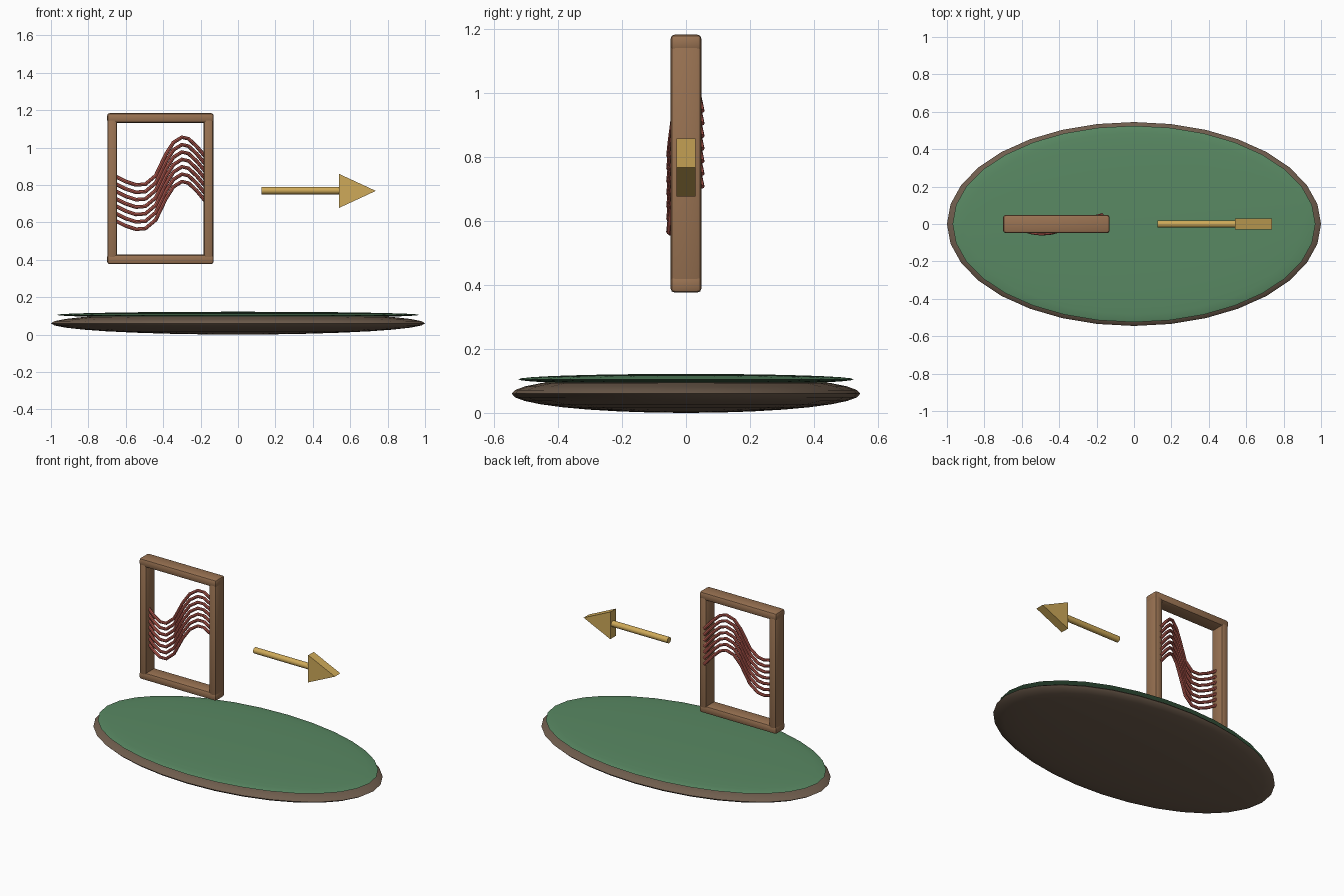
import bpy, bmesh, math

if "Cube" in bpy.data.objects:
    bpy.data.objects.remove(bpy.data.objects["Cube"])


def material(name, rgb):
    m = bpy.data.materials.new(name)
    m.diffuse_color = (*rgb, 1)
    m.use_nodes = True
    m.node_tree.nodes["Principled BSDF"].inputs["Base Color"].default_value = m.diffuse_color
    return m


EARTH = material("earth", (0.16, 0.11, 0.075))
GREEN = material("green", (0.10, 0.25, 0.125))
WOOD = material("wood", (0.32, 0.17, 0.085))
RED = material("red", (0.50, 0.11, 0.085))
GOLD = material("gold", (0.62, 0.40, 0.10))


def finish(name, bm, mat, angle=None):
    bmesh.ops.recalc_face_normals(bm, faces=bm.faces[:])
    me = bpy.data.meshes.new(name)
    bm.to_mesh(me)
    bm.free()
    me.materials.append(mat)
    ob = bpy.data.objects.new(name, me)
    bpy.context.collection.objects.link(ob)
    if angle:
        bpy.ops.object.select_all(action='DESELECT')
        ob.select_set(True)
        bpy.context.view_layer.objects.active = ob
        bpy.ops.object.shade_smooth_by_angle(angle=math.radians(angle))
    return ob


def disc(name, z, radii, mat):
    bm = bmesh.new()
    bmesh.ops.create_uvsphere(bm, u_segments=32, v_segments=16, radius=1)
    for v in bm.verts:
        v.co = (v.co.x * radii[0], v.co.y * radii[1], z + v.co.z * radii[2])
    finish(name, bm, mat, 60)


def bar(name, x0, x1, z0, z1, depth):
    bm = bmesh.new()
    bmesh.ops.create_cube(bm, size=1)
    for v in bm.verts:
        v.co = ((x0 + x1) / 2 + v.co.x * (x1 - x0), v.co.y * depth,
                (z0 + z1) / 2 + v.co.z * (z1 - z0))
    bmesh.ops.bevel(bm, geom=bm.edges[:], offset=0.014, segments=2,
                    profile=0.5, affect='EDGES')
    finish(name, bm, WOOD, 40)


def tube(name, points, radius, sides, mat):
    # sweep a round section in the plane across x
    bm = bmesh.new()
    rings = []
    for i, (x, y, z) in enumerate(points):
        a, b = points[max(i - 1, 0)], points[min(i + 1, len(points) - 1)]
        slope = math.atan2(b[2] - a[2], b[0] - a[0])
        ring = []
        for k in range(sides):
            t = math.tau * k / sides
            u, w = radius * math.cos(t), radius * math.sin(t)
            ring.append(bm.verts.new((x - w * math.sin(slope), y + u,
                                      z + w * math.cos(slope))))
        rings.append(ring)
    for r, s in zip(rings, rings[1:]):
        for k in range(sides):
            n = (k + 1) % sides
            bm.faces.new((r[k], r[n], s[n], s[k]))
    bm.faces.new(rings[0])
    bm.faces.new(rings[-1])
    finish(name, bm, mat, 35)


# oval ground
disc("ground_base", 0.06, (1.0, 0.545, 0.06), EARTH)
disc("ground_top", 0.105, (0.97, 0.525, 0.017), GREEN)

# floating frame
for side, x in (("left", -0.698), ("right", -0.184)):
    bar(side + "_post", x, x + 0.052, 0.385, 1.175, 0.096)
for side, z in (("bottom", 0.376), ("top", 1.132)):
    bar(side + "_rail", -0.70, -0.13, z, z + 0.052, 0.097)

# wavy strands, stacked downward
wave = [(-0.66, 0.848), (-0.60, 0.818), (-0.545, 0.800), (-0.495, 0.804),
        (-0.44, 0.850), (-0.385, 0.965), (-0.345, 1.027), (-0.30, 1.055),
        (-0.265, 1.047), (-0.22, 1.005), (-0.17, 0.945)]
for i in range(7):
    pts = [(x, -0.052 * math.cos(8.6 * (x + 0.49)), z - 0.0395 * i)
           for x, z in wave]
    tube(f"strand_{i + 1}", pts, 0.010, 8, RED)

# arrow: round shaft and wedge head
tube("arrow_shaft", [(0.125, 0, 0.77), (0.56, 0, 0.77)], 0.02, 16, GOLD)
bm = bmesh.new()
front, back = [[bm.verts.new((x, y, z)) for x, z in
                ((0.54, 0.677), (0.737, 0.768), (0.54, 0.859))]
               for y in (-0.029, 0.029)]
bm.faces.new(front)
bm.faces.new(back)
for k in range(3):
    n = (k + 1) % 3
    bm.faces.new((front[k], front[n], back[n], back[k]))
finish("arrow_head", bm, GOLD)
